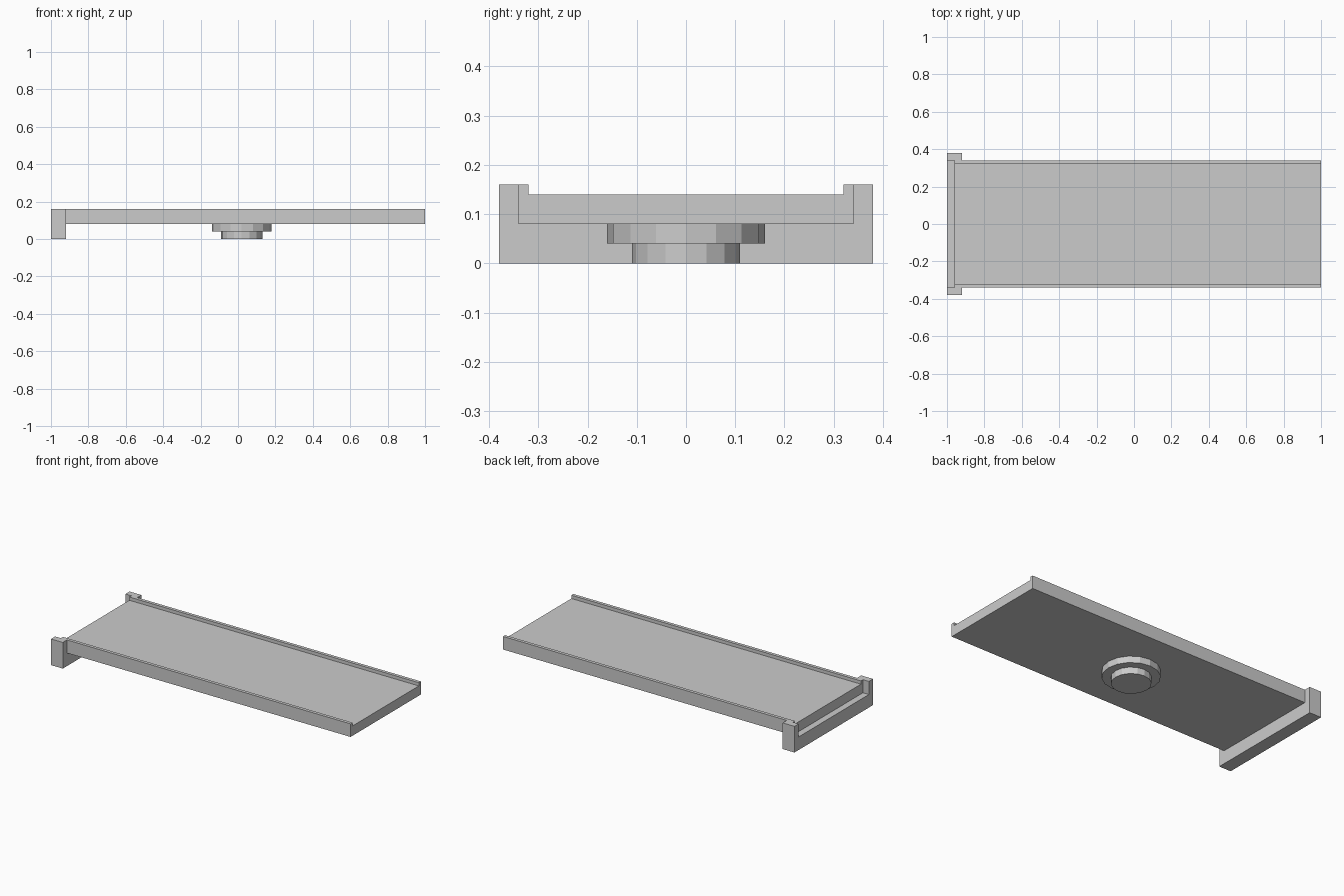
import bpy, bmesh
from mathutils import Matrix

if "Cube" in bpy.data.objects:
    bpy.data.objects.remove(bpy.data.objects["Cube"])


def add_object(name, bm):
    bmesh.ops.recalc_face_normals(bm, faces=bm.faces[:])
    mesh = bpy.data.meshes.new(name)
    bm.to_mesh(mesh)
    bm.free()
    obj = bpy.data.objects.new(name, mesh)
    bpy.context.collection.objects.link(obj)
    return obj


def extrude_profile(name, half, x0, x1):
    """Mirror a half profile of (y, z) points across y = 0 and sweep it along x."""
    points = half + [(-y, z) for y, z in reversed(half)]
    bm = bmesh.new()
    face = bm.faces.new([bm.verts.new((x0, y, z)) for y, z in points])
    swept = bmesh.ops.extrude_face_region(bm, geom=[face], use_keep_orig=True)
    verts = [g for g in swept["geom"] if isinstance(g, bmesh.types.BMVert)]
    bmesh.ops.translate(bm, verts=verts, vec=(x1 - x0, 0, 0))
    return add_object(name, bm)


def disc(name, radius, z0, z1, x=0.02, sides=16):
    bm = bmesh.new()
    bmesh.ops.create_cone(bm, cap_ends=True, segments=sides,
                          radius1=radius, radius2=radius, depth=z1 - z0,
                          matrix=Matrix.Translation((x, 0, (z0 + z1) / 2)))
    return add_object(name, bm)


# Flat deck with a raised lip along each long edge
extrude_profile("deck", [(0.34, 0.08), (0.34, 0.16), (0.32, 0.16), (0.32, 0.14)],
                -0.96, 1.0)

# U-shaped bracket cradling the left end of the deck
extrude_profile("end_bracket", [(0.38, 0.0), (0.38, 0.16), (0.34, 0.16), (0.34, 0.08)],
                -1.0, -0.92)

# Stepped round pivot under the deck
disc("pivot_plate", 0.16, 0.04, 0.08)
disc("pivot_foot", 0.11, 0.0, 0.04)
